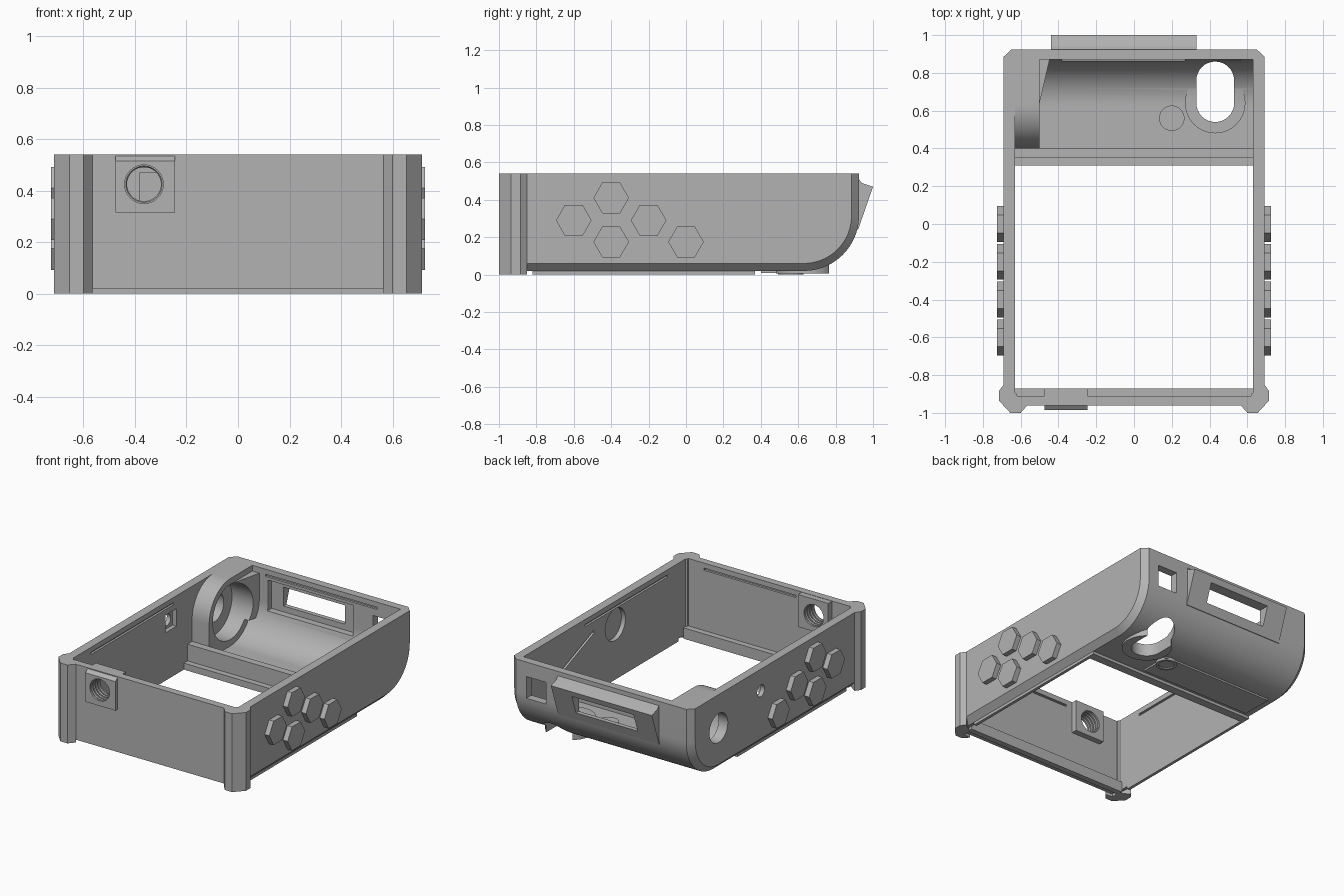
import bpy, bmesh, math
from mathutils import Vector

cube = bpy.data.objects.get("Cube")
if cube:
    bpy.data.objects.remove(cube)

grey = bpy.data.materials.new("plain grey")
grey.use_nodes = True
COL = (0.45, 0.45, 0.45, 1)
grey.diffuse_color = COL
grey.node_tree.nodes["Principled BSDF"].inputs["Base Color"].default_value = COL


def loft(name, rings):
    """Closed solid through matching rings of points."""
    bm = bmesh.new()
    rows = [[bm.verts.new(p) for p in ring] for ring in rings]
    n = len(rows[0])
    for a, b in zip(rows, rows[1:]):
        for i in range(n):
            j = (i + 1) % n
            bm.faces.new((a[i], a[j], b[j], b[i]))
    bm.faces.new(rows[0])
    bm.faces.new(rows[-1])
    bmesh.ops.recalc_face_normals(bm, faces=bm.faces)
    mesh = bpy.data.meshes.new(name)
    bm.to_mesh(mesh)
    bm.free()
    mesh.materials.append(grey)
    ob = bpy.data.objects.new(name, mesh)
    bpy.context.collection.objects.link(ob)
    return ob


def prism(name, pts, lo, hi, axis="x"):
    """Extrude a 2D outline: (y, z) along x, (x, z) along y or (x, y) along z."""
    place = {"x": lambda p, t: (t, p[0], p[1]),
             "y": lambda p, t: (p[0], t, p[1]),
             "z": lambda p, t: (p[0], p[1], t)}[axis]
    return loft(name, [[place(p, t) for p in pts] for t in (lo, hi)])


def box(name, x, y, z):
    return prism(name, [(x[0], y[0]), (x[1], y[0]), (x[1], y[1]), (x[0], y[1])], *z, "z")


def arc(cx, cy, r, a0, a1, n):
    angles = [math.radians(a0 + (a1 - a0) * i / n) for i in range(n + 1)]
    return [(cx + r * math.cos(a), cy + r * math.sin(a)) for a in angles]


def circle(cx, cy, r, n=40):
    return arc(cx, cy, r, 0, 360, n)[:-1]


def stadium(cx, y0, y1, r):
    return arc(cx, y1 - r, r, 0, 180, 16) + arc(cx, y0 + r, r, 180, 360, 16)


def boolean(target, tools, op="DIFFERENCE"):
    bpy.context.view_layer.objects.active = target
    for tool in tools:
        mod = target.modifiers.new("bool", "BOOLEAN")
        mod.operation, mod.object, mod.solver = op, tool, "EXACT"
        bpy.ops.object.modifier_apply(modifier=mod.name)
        bpy.data.objects.remove(tool)


# Main tray: open box whose rear lower edge is a large round
CY, CZ, TOP = 0.63, 0.315, 0.54


def side_profile(front, r, top):
    return [(front, top), (front, CZ - r)] + arc(CY, CZ, r, -90, 0, 24) + [(CY + r, top)]


outer, inset = side_profile(-0.96, 0.295, TOP), side_profile(-0.96, 0.255, TOP)
tray = loft("tray", [[(x, y, z) for y, z in prof] for x, prof in
                     ((-0.69, inset), (-0.65, outer), (0.65, outer), (0.69, inset))])
boolean(tray, [
    prism("cavity", side_profile(-0.91, 0.24, 1), -0.63, 0.63),
    box("floor_opening", (-0.63, 0.63), (-0.87, 0.31), (-1, 0.3)),
    box("floor_step", (-0.63, 0.63), (0.3, 0.36), (0.045, 0.3)),
])

# Parts fused onto the tray
rear_round = [(0.40, 0.06)] + arc(CY, 0.31, 0.23, 180, 90, 20) + [(0.9, TOP), (0.9, 0.4),
                                                                 (0.8, 0.12), (0.63, 0.05)]
hood = [(0.88, 0.51), (0.925, 0.51), (0.94, 0.49), (1.0, 0.47), (0.92, 0.24), (0.88, 0.24)]
boolean(tray, [
    prism("corner_cup", rear_round, -0.66, -0.5),
    prism("cup_gusset", [(-0.51, 0.64), (-0.5, 0.64), (-0.44, 0.9), (-0.51, 0.9)], 0.2, 0.5, "z"),
    box("floor_ridge", (-0.64, 0.64), (0.35, 0.40), (0.03, 0.16)),
    prism("window_hood", hood, -0.44, 0.33),
    prism("slot_boss", stadium(0.43, 0.48, 0.8, 0.16), 0.005, 0.09, "z"),
    prism("button_boss", circle(0.2, 0.56, 0.067), 0.0, 0.09, "z"),
    prism("socket_block", [(-0.985, 0.315), (-0.985, 0.515), (-0.955, 0.538),
                           (-0.87, 0.538), (-0.87, 0.315)], -0.475, -0.245),
], "UNION")

# Openings and recesses
cuts = [
    prism("cup_bore", circle(CY, 0.31, 0.19), -0.62, -0.4),
    prism("cup_hole", circle(CY, 0.31, 0.1), -0.8, -0.5),
    prism("slot", stadium(0.43, 0.54, 0.86, 0.1), -0.1, 0.6, "z"),
    prism("button_recess", circle(0.2, 0.56, 0.05), -0.1, 0.07, "z"),
    box("window", (-0.29, 0.18), (0.8, 1.1), (0.30, 0.43)),
    box("window_pocket", (-0.38, 0.27), (0.8, 0.91), (0.26, 0.47)),
    box("rear_port", (0.42, 0.57), (0.8, 1.1), (0.29, 0.44)),
    prism("socket_hole", circle(-0.365, 0.425, 0.075), -1.1, -0.8, "y"),
    box("small_pocket", (-0.66, -0.6), (0.11, 0.23), (0.33, 0.45)),
    prism("small_hole", circle(0.17, 0.39, 0.04), -0.8, -0.6),
    prism("round_recess", circle(-0.13, 0.38, 0.11), 0.6, 0.66),
    prism("slanted_groove", [(0.1, 0.43), (0.45, 0.29), (0.45, 0.27), (0.1, 0.41)], 0.6, 0.65),
    box("front_catch", (-0.2, 0.5), (-0.925, -0.9), (0.49, 0.505)),
    box("rear_catch", (-0.4, 0.45), (0.86, 0.885), (0.49, 0.505)),
]
for s in (-1, 1):
    cuts.append(box("side_catch", sorted((s * 0.62, s * 0.645)), (-0.7, 0.2), (0.49, 0.505)))
boolean(tray, cuts)

# Thread rings in the front socket
for i in range(4):
    bpy.ops.mesh.primitive_torus_add(location=(-0.365, -0.965 + i * 0.025, 0.425),
                                     rotation=(math.pi / 2, 0, 0), major_radius=0.075,
                                     minor_radius=0.009, major_segments=40, minor_segments=6)
    ring = bpy.context.object
    ring.name = "socket_thread"
    ring.data.materials.append(grey)

# Low rails under the tray
box("rear_cross_rail", (-0.63, 0.63), (0.31, 0.37), (0.0, 0.04))
box("front_cross_rail", (-0.63, 0.63), (-0.91, -0.87), (0.0, 0.04))
box("rear_pad", (-0.6, 0.25), (0.40, 0.62), (0.008, 0.03))

# Front corner posts, side rails and hexagonal grips on both sides
post = [(0.62, -0.90), (0.69, -0.85), (0.715, -0.885), (0.715, -0.935),
        (0.655, -1.0), (0.60, -1.0), (0.565, -0.96), (0.62, -0.955)]
grips = [(-0.6, 0.29), (-0.4, 0.41), (-0.4, 0.175), (-0.2, 0.29), (0.0, 0.175)]
for s, side in ((1, "left"), (-1, "right")):
    prism(side + "_post", [(s * x, y) for x, y in post], 0, TOP, "z")
    box(side + "_rail", sorted((s * 0.63, s * 0.65)), (-0.82, 0.37), (0, 0.04))
    for y, z in grips:
        prism(side + "_grip", circle(y, z, 0.095, 6), s * 0.68, s * 0.725)

# Smooth the round surfaces, keep every hard edge
for ob in bpy.context.scene.objects:
    ob.select_set(ob.type == "MESH" and ob.data.materials[:] == [grey])
bpy.context.view_layer.objects.active = tray
bpy.ops.object.shade_smooth_by_angle(angle=math.radians(30))
